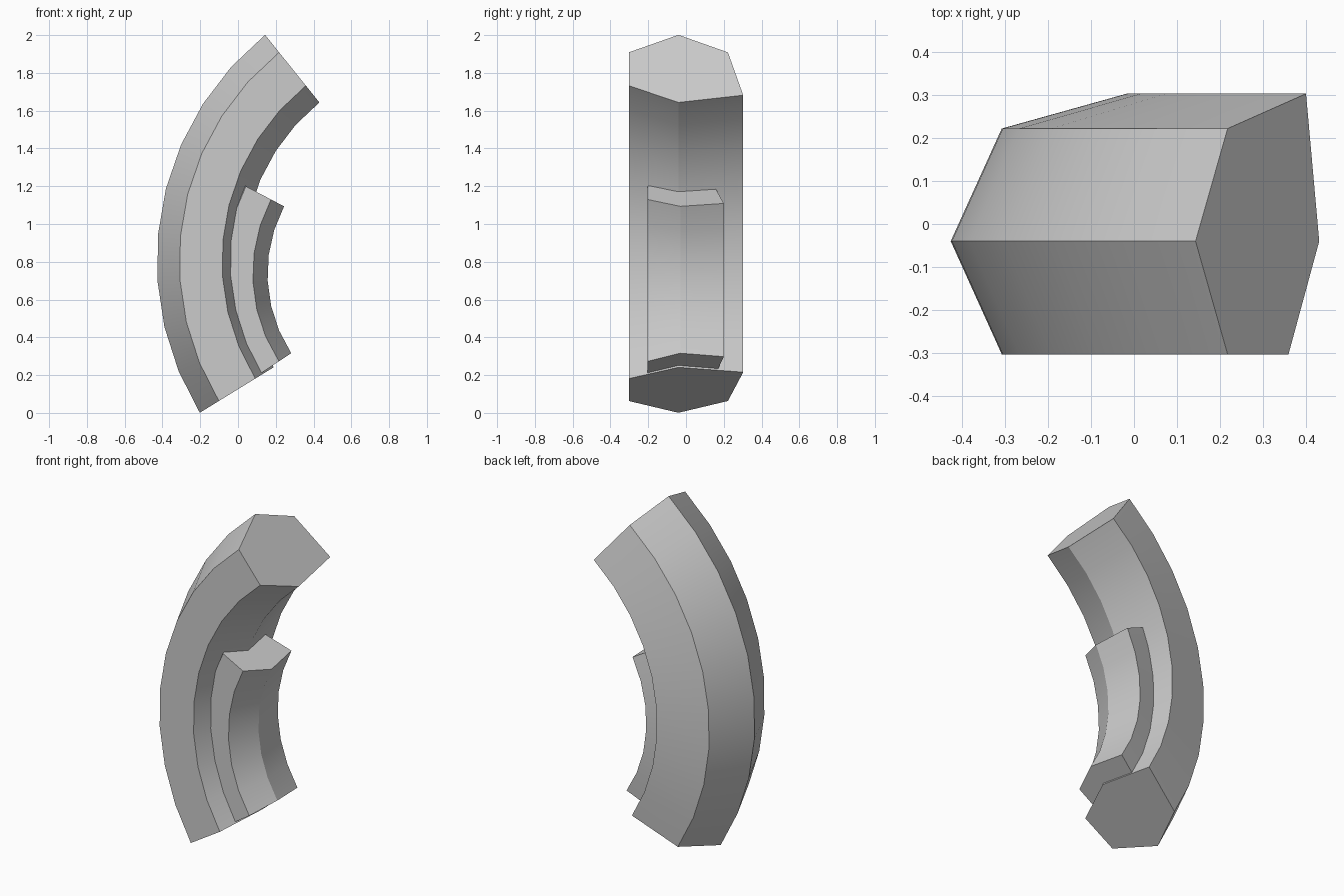
import bpy, bmesh
from math import sin, cos, radians

if "Cube" in bpy.data.objects:
    bpy.data.objects.remove(bpy.data.objects["Cube"])


def arc_sweep(name, profile, cx, cz, start, end, steps):
    """Sweep an (r, y) profile round a y-parallel axis at (cx, cz) and cap both ends."""
    bm = bmesh.new()
    rings = []
    for i in range(steps + 1):
        a = radians(start + (end - start) * i / steps)
        rings.append([bm.verts.new((cx - r * cos(a), y, cz + r * sin(a))) for r, y in profile])
    n = len(profile)
    for lo, hi in zip(rings, rings[1:]):
        for j in range(n):
            k = (j + 1) % n
            bm.faces.new((lo[j], lo[k], hi[k], hi[j]))
    bm.faces.new(rings[0])
    bm.faces.new(rings[-1])
    bmesh.ops.recalc_face_normals(bm, faces=bm.faces)
    me = bpy.data.meshes.new(name)
    bm.to_mesh(me)
    bm.free()
    ob = bpy.data.objects.new(name, me)
    bpy.context.collection.objects.link(ob)
    bpy.ops.object.select_all(action='DESELECT')
    ob.select_set(True)
    bpy.context.view_layer.objects.active = ob
    bpy.ops.object.shade_smooth_by_angle(angle=radians(20))
    return ob


# Large curved bar with an uneven six-sided section
arc_sweep("large_arc",
          [(1.535, -0.04), (1.416, 0.222), (1.125, 0.303),
           (1.076, -0.04), (1.19, -0.303), (1.416, -0.303)],
          1.105, 0.805, -31.6, 51.2, 9)

# Smaller curved bar of the same section, sunk into the inner side
arc_sweep("small_arc",
          [(1.065, -0.03), (0.995, 0.15), (0.8, 0.2),
           (0.767, -0.03), (0.845, -0.203), (0.995, -0.203)],
          0.923, 0.737, -33.3, 27.7, 6)
